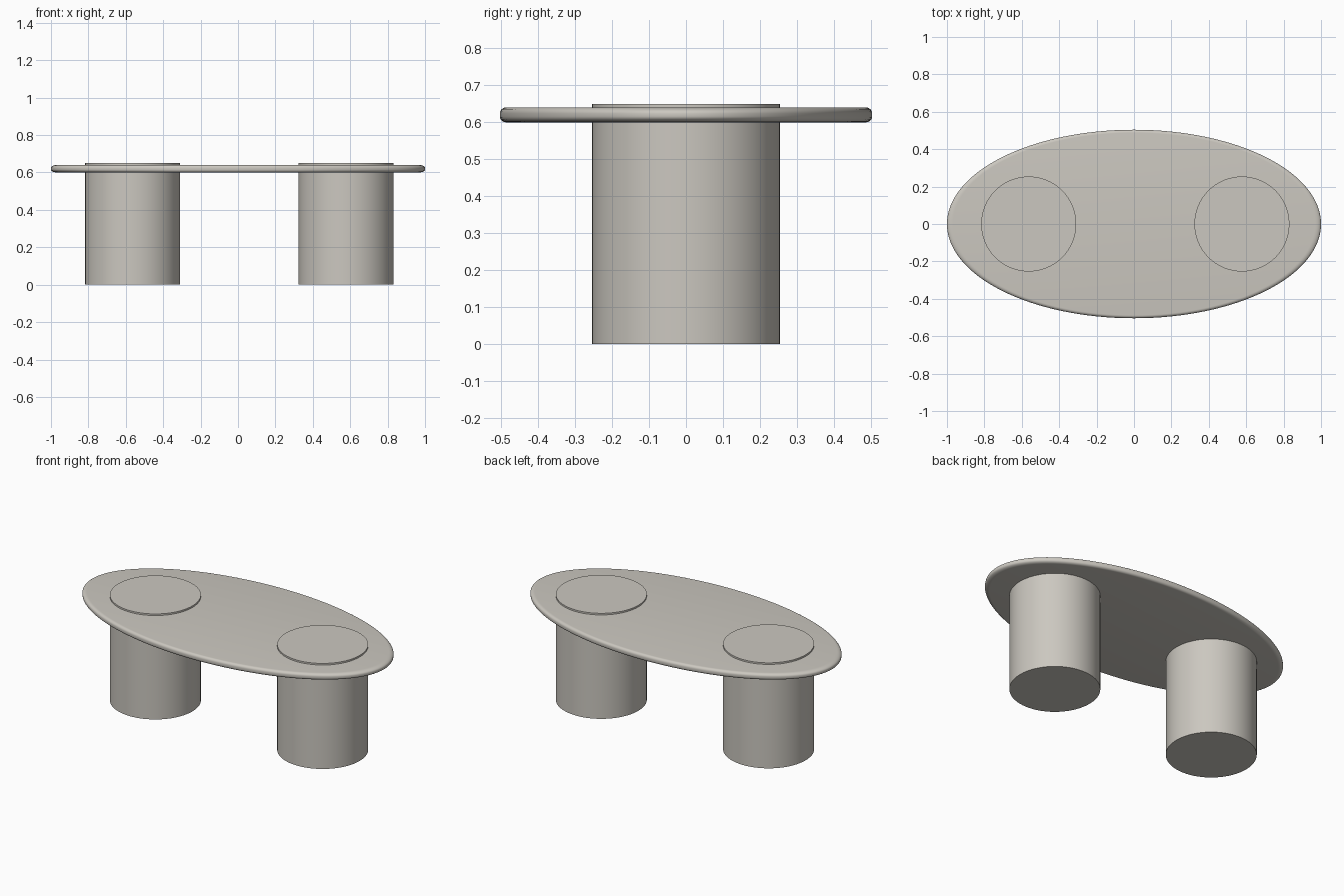
import bpy, bmesh, math

if "Cube" in bpy.data.objects:
    bpy.data.objects.remove(bpy.data.objects["Cube"])

stone = bpy.data.materials.new("warm_grey")
stone.diffuse_color = (0.6, 0.575, 0.525, 1)
stone.use_nodes = True
stone.node_tree.nodes["Principled BSDF"].inputs["Base Color"].default_value = stone.diffuse_color


def lathe(name, profile, sides, scale=(1, 1), loc=(0, 0, 0)):
    """Closed solid from (radius, z) rings, stretched in x and y."""
    bm = bmesh.new()
    rings = []
    for r, z in profile:
        rings.append([bm.verts.new((r * scale[0] * math.cos(2 * math.pi * i / sides),
                                    r * scale[1] * math.sin(2 * math.pi * i / sides), z))
                      for i in range(sides)])
    for a, b in zip(rings, rings[1:]):
        for i in range(sides):
            j = (i + 1) % sides
            bm.faces.new((a[i], a[j], b[j], b[i]))
    bm.faces.new(rings[0][::-1])
    bm.faces.new(rings[-1])
    mesh = bpy.data.meshes.new(name)
    bm.to_mesh(mesh)
    bm.free()
    mesh.materials.append(stone)
    obj = bpy.data.objects.new(name, mesh)
    obj.location = loc
    bpy.context.collection.objects.link(obj)
    bpy.ops.object.select_all(action='DESELECT')
    obj.select_set(True)
    bpy.context.view_layer.objects.active = obj
    bpy.ops.object.shade_smooth_by_angle(angle=math.radians(35))
    return obj


# Oval top with a rounded rim
z0, z1, rad, inset = 0.60, 0.64, 0.016, 0.032
arc = [math.radians(a) for a in range(0, 91, 15)]
lower = [(1 - inset + inset * math.sin(a), z0 + rad - rad * math.cos(a)) for a in arc]
upper = [(1 - inset + inset * math.cos(a), z1 - rad + rad * math.sin(a)) for a in arc]
lathe("table_top", lower + upper, 128, (1.0, 0.504))

# Two drum legs, standing slightly proud of the top
for name, x in (("left_leg", -0.563), ("right_leg", 0.577)):
    lathe(name, [(0.254, 0), (0.254, 0.65)], 64, loc=(x, 0, 0))
